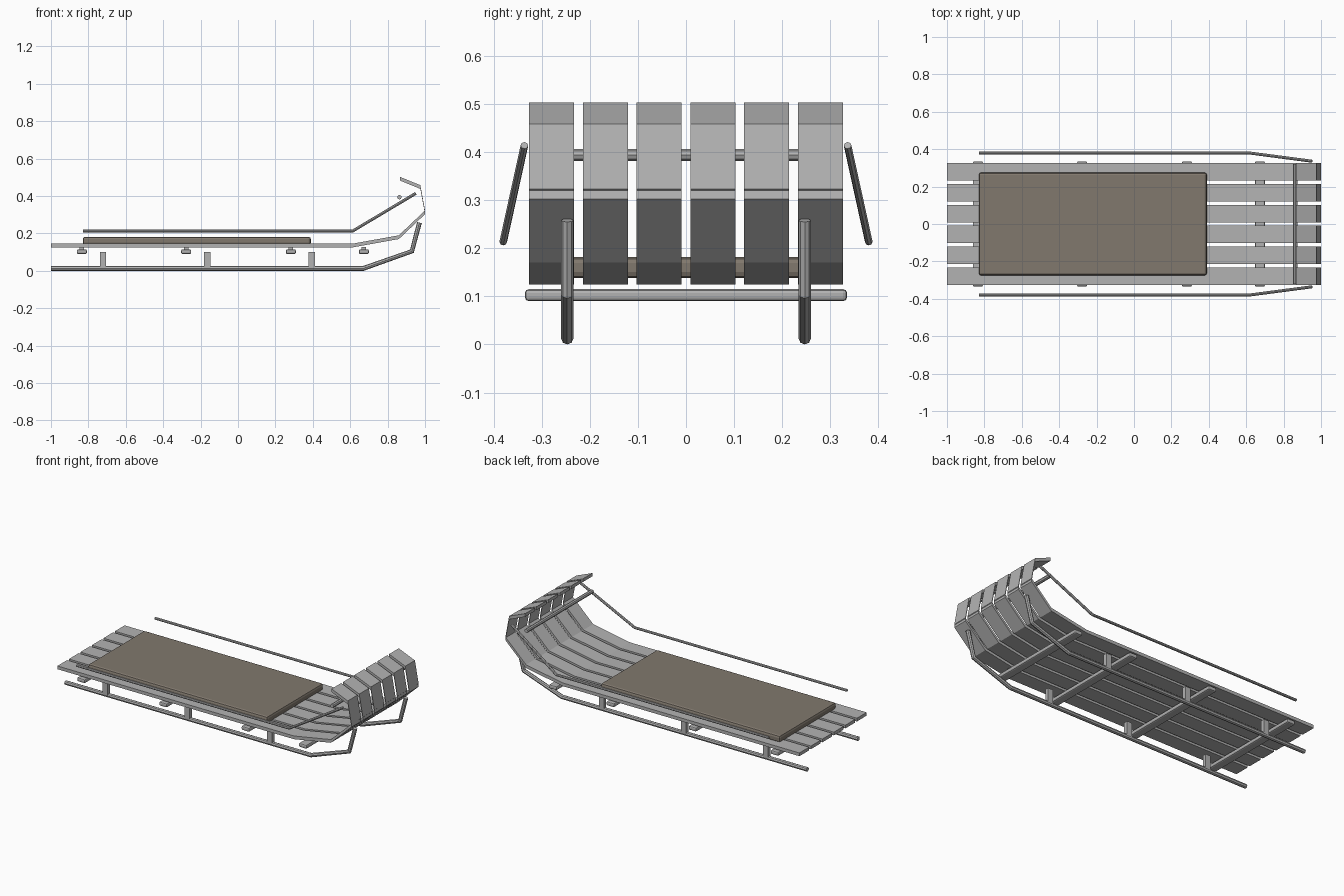
import bpy, bmesh
from mathutils import Vector

cube = bpy.data.objects.get("Cube")
if cube:
    bpy.data.objects.remove(cube, do_unlink=True)


def material(name, rgb):
    m = bpy.data.materials.new(name)
    m.use_nodes = True
    m.diffuse_color = (*rgb, 1)
    m.node_tree.nodes["Principled BSDF"].inputs["Base Color"].default_value = (*rgb, 1)
    return m


GREY = material("pale_grey", (0.45, 0.45, 0.45))
BROWN = material("mat_brown", (0.22, 0.19, 0.155))


def finish(name, bm, mat):
    bmesh.ops.recalc_face_normals(bm, faces=bm.faces)
    mesh = bpy.data.meshes.new(name)
    bm.to_mesh(mesh)
    bm.free()
    mesh.materials.append(mat)
    obj = bpy.data.objects.new(name, mesh)
    bpy.context.collection.objects.link(obj)
    return obj


def box(name, low, high, mat, bevel=0, segments=2):
    low, high = Vector(low), Vector(high)
    bm = bmesh.new()
    bmesh.ops.create_cube(bm, size=1)
    for v in bm.verts:
        v.co = (low + high) / 2 + v.co * (high - low)
    if bevel:
        bmesh.ops.bevel(bm, geom=bm.edges[:], offset=bevel, segments=segments,
                        profile=0.5, affect='EDGES')
    return finish(name, bm, mat)


def rod(name, points, radius):
    # Eight-sided bar swept along a mitred path
    curve = bpy.data.curves.new(name, 'CURVE')
    curve.dimensions = '3D'
    curve.bevel_depth = radius
    curve.bevel_resolution = 2
    curve.use_fill_caps = True
    spline = curve.splines.new('POLY')
    spline.points.add(len(points) - 1)
    for p, co in zip(spline.points, points):
        p.co = (*co, 1)
    spline.use_smooth = False
    curve.materials.append(GREY)
    obj = bpy.data.objects.new(name, curve)
    bpy.context.collection.objects.link(obj)
    return obj


# Deck slats: one bent profile, raised straight up for its thickness
PROFILE = [(-1, 0.125), (0.61, 0.125), (0.86, 0.17),
           (1, 0.303), (0.975, 0.438), (0.865, 0.483)]
THICK = 0.02
for i in range(6):
    y = (i - 2.5) * 0.1118
    bm = bmesh.new()
    rings = []
    for x, z in PROFILE:
        rings.append([bm.verts.new((x, y + dy, z + dz)) for dy, dz in
                      ((-0.047, 0), (0.047, 0), (0.047, THICK), (-0.047, THICK))])
    for a, b in zip(rings, rings[1:]):
        for k in range(4):
            n = (k + 1) % 4
            bm.faces.new((a[k], a[n], b[n], b[k]))
    bm.faces.new(rings[0])
    bm.faces.new(rings[-1])
    finish(f"deck_slat_{i + 1}", bm, GREY)

# Seat mat
box("seat_mat", (-0.83, -0.275, 0.138), (0.39, 0.275, 0.182), BROWN, 0.013)

# Cross beams under the deck, with small spacers
for i, x in enumerate((-0.835, -0.277, 0.283, 0.673)):
    box(f"cross_beam_{i + 1}", (x - 0.027, -0.335, 0.09), (x + 0.027, 0.335, 0.115),
        GREY, 0.008)
    for side, s in (("left", -1), ("right", 1)):
        box(f"{side}_spacer_{i + 1}", (x - 0.012, s * 0.247 - 0.01, 0.112),
            (x + 0.012, s * 0.247 + 0.01, 0.127), GREY)

# Runners, posts and hand rails on both sides
for side, s in (("front", -1), ("back", 1)):
    y = s * 0.247
    rod(f"{side}_runner", [(-1, y, 0.013), (0.67, y, 0.013),
                           (0.93, y, 0.105), (0.97, y, 0.258)], 0.013)
    for i, x in enumerate((-0.722, -0.165, 0.395)):
        box(f"{side}_post_{i + 1}", (x - 0.017, y - 0.012, 0.015),
            (x + 0.017, y + 0.012, 0.102), GREY)
    rod(f"{side}_hand_rail", [(-0.83, s * 0.38, 0.214), (0.615, s * 0.38, 0.214),
                              (0.95, s * 0.336, 0.414)], 0.008)

# Bar behind the curled nose
rod("nose_bar", [(0.863, -0.32, 0.394), (0.863, 0.32, 0.394)], 0.012)
